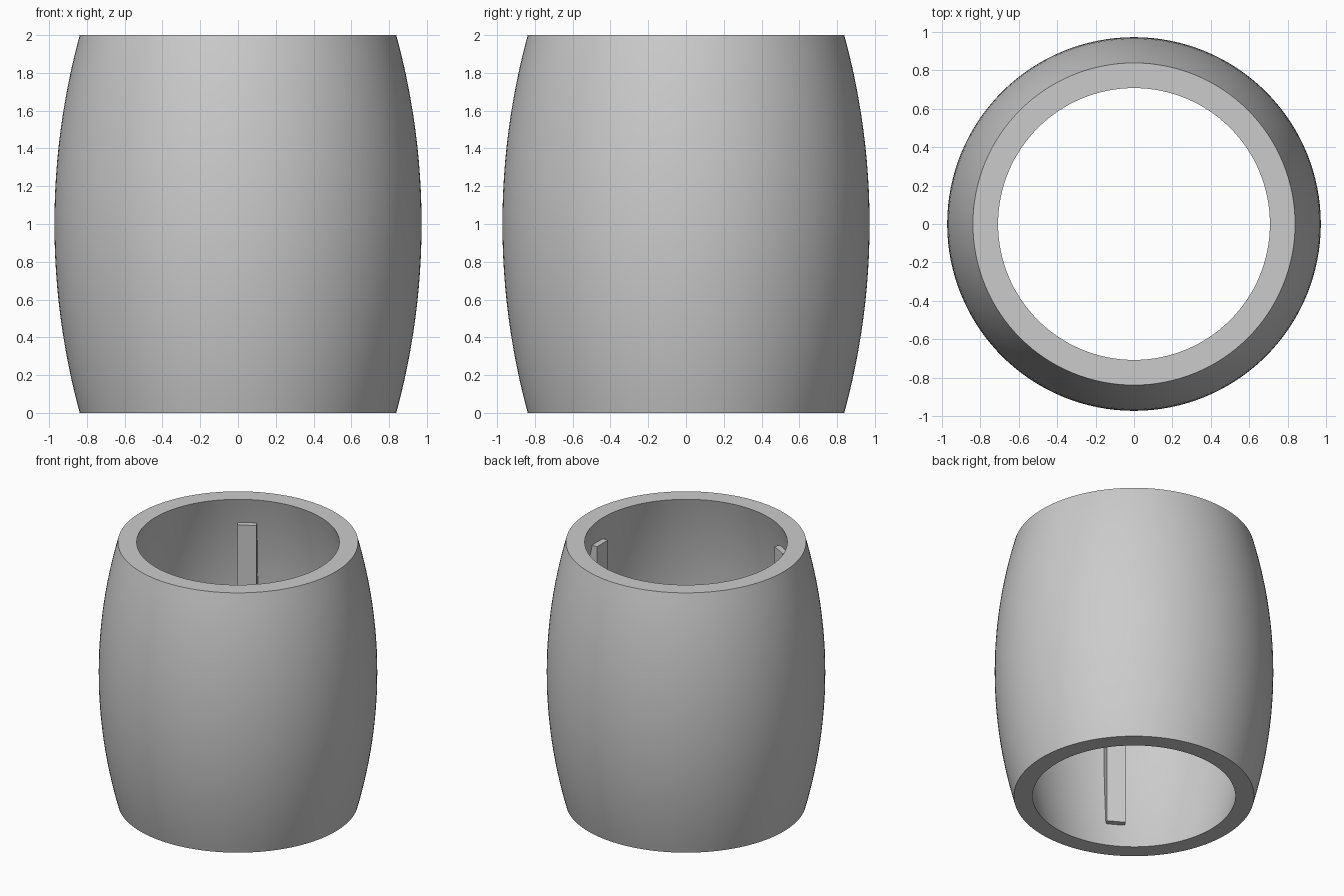
import bpy
import bmesh
import math
from mathutils import Matrix, Vector

cube = bpy.data.objects.get("Cube")
if cube:
    bpy.data.objects.remove(cube, do_unlink=True)

# Single plain grey
grey = bpy.data.materials.new("light grey")
grey.use_nodes = True
colour = (0.6, 0.6, 0.6, 1.0)
grey.diffuse_color = colour
grey.node_tree.nodes["Principled BSDF"].inputs["Base Color"].default_value = colour

HEIGHT = 2.0
END_RADIUS = 0.838
BULGE = 0.134
WALL = 0.131
SEGMENTS = 128
RINGS = 24


def add_object(name, bm):
    bmesh.ops.recalc_face_normals(bm, faces=bm.faces)
    mesh = bpy.data.meshes.new(name)
    bm.to_mesh(mesh)
    bm.free()
    mesh.materials.append(grey)
    obj = bpy.data.objects.new(name, mesh)
    bpy.context.collection.objects.link(obj)
    return obj


def bulged_radius(z):
    """Circular arc through both ends, widest at mid height."""
    half = HEIGHT / 2
    arc = (half ** 2 + BULGE ** 2) / (2 * BULGE)
    return END_RADIUS + BULGE - arc + math.sqrt(arc ** 2 - (z - half) ** 2)


# Barrel-shaped open sleeve, spun from a closed wall profile
heights = [HEIGHT * i / RINGS for i in range(RINGS + 1)]
profile = [(bulged_radius(z), z) for z in heights]
profile += [(bulged_radius(z) - WALL, z) for z in reversed(heights)]
bm = bmesh.new()
verts = [bm.verts.new((r, 0, z)) for r, z in profile]
edges = [bm.edges.new((verts[i - 1], verts[i])) for i in range(len(verts))]
bmesh.ops.spin(bm, geom=verts + edges, cent=(0, 0, 0), axis=(0, 0, 1),
               angle=math.tau, steps=SEGMENTS, use_duplicate=False)
bmesh.ops.remove_doubles(bm, verts=bm.verts, dist=0.0005)
sleeve = add_object("barrel_sleeve", bm)
bpy.context.view_layer.objects.active = sleeve
sleeve.select_set(True)
bpy.ops.object.shade_smooth_by_angle(angle=math.radians(30))
sleeve.select_set(False)

# Three upright ribs on the inner wall, rooted in its thickness
RIB_FRONT, RIB_BACK, RIB_WIDTH = 0.711, 0.86, 0.133
RIB_HEIGHT = 1.6
for i in range(3):
    bm = bmesh.new()
    bmesh.ops.create_cube(bm, size=1)
    bmesh.ops.scale(bm, vec=(RIB_BACK - RIB_FRONT, RIB_WIDTH, RIB_HEIGHT), verts=bm.verts)
    bmesh.ops.translate(bm, vec=Vector(((RIB_FRONT + RIB_BACK) / 2, 0, HEIGHT / 2)),
                        verts=bm.verts)
    bmesh.ops.rotate(bm, cent=(0, 0, 0), verts=bm.verts,
                     matrix=Matrix.Rotation(i * math.tau / 3, 3, 'Z'))
    add_object(f"inner_rib_{i + 1}", bm)
